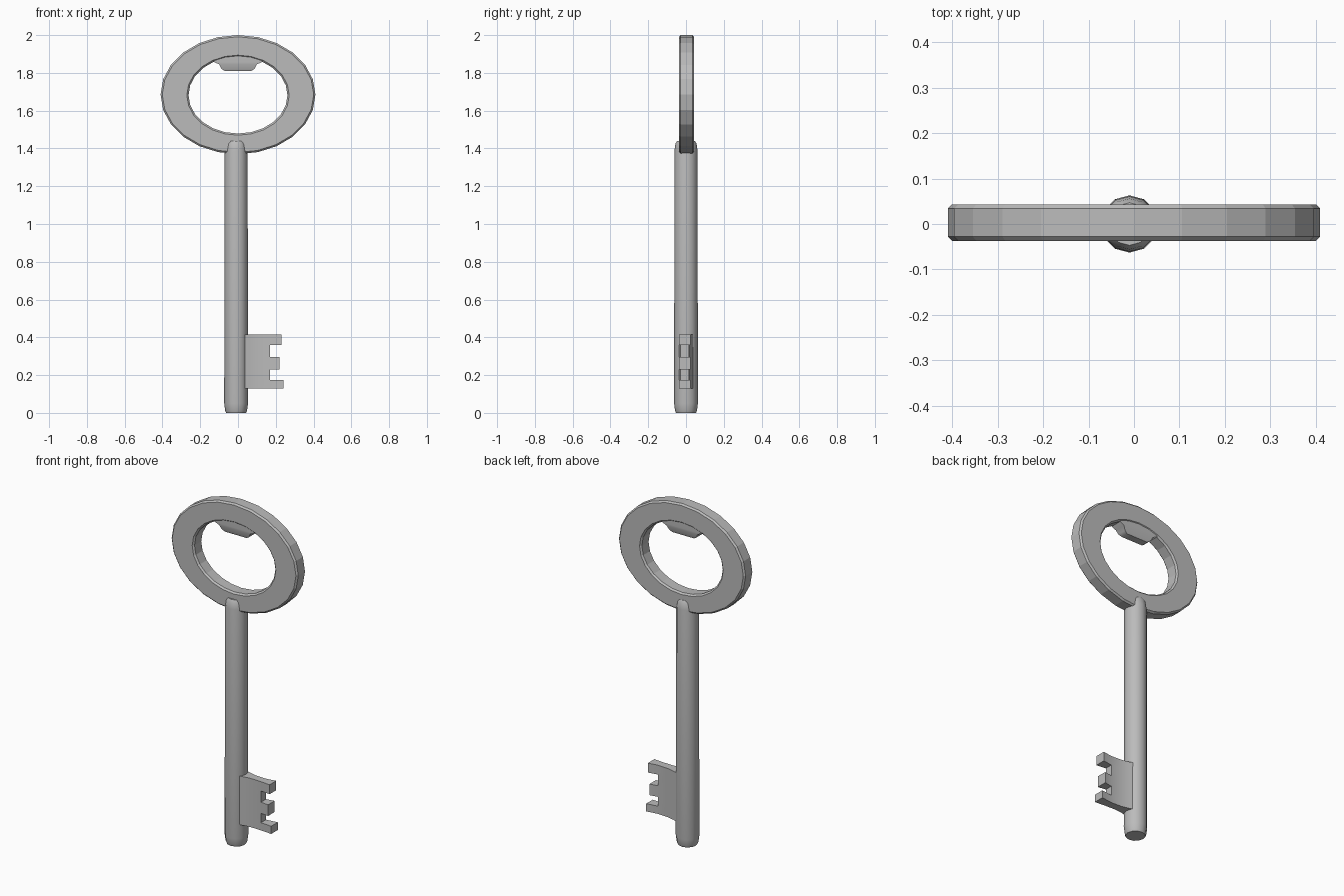
import bpy, bmesh
from math import sin, cos, tau, radians

cube = bpy.data.objects.get("Cube")
if cube:
    bpy.data.objects.remove(cube)

steel = bpy.data.materials.new("grey steel")
steel.use_nodes = True
GREY = (0.5, 0.5, 0.5, 1)
steel.diffuse_color = GREY
steel.node_tree.nodes["Principled BSDF"].inputs["Base Color"].default_value = GREY


def finish(bm, name, smooth=None):
    bmesh.ops.recalc_face_normals(bm, faces=bm.faces)
    mesh = bpy.data.meshes.new(name)
    bm.to_mesh(mesh)
    bm.free()
    mesh.materials.append(steel)
    obj = bpy.data.objects.new(name, mesh)
    bpy.context.collection.objects.link(obj)
    if smooth:
        bpy.ops.object.select_all(action="DESELECT")
        obj.select_set(True)
        bpy.context.view_layer.objects.active = obj
        bpy.ops.object.shade_smooth_by_angle(angle=radians(smooth))
    return obj


def loft(loops, closed=False):
    """Skin a list of point loops; closed joins the last to the first."""
    bm = bmesh.new()
    rows = [[bm.verts.new(p) for p in loop] for loop in loops]
    n = len(rows[0])
    pairs = list(zip(rows, rows[1:]))
    if closed:
        pairs.append((rows[-1], rows[0]))
    else:
        bm.faces.new(rows[0])
        bm.faces.new(rows[-1])
    for a, b in pairs:
        for i in range(n):
            j = (i + 1) % n
            bm.faces.new((a[i], a[j], b[j], b[i]))
    return bm


# Oval handle with softened rims
def oval(rx, rz, y, z, sides=24):
    return [(rx * sin(tau * i / sides), y, z + rz * cos(tau * i / sides))
            for i in range(sides)]


front, back, rim = -0.037, 0.043, 0.009
loops = []
for rx, rz, z, sign in ((0.41, 0.315, 1.685, -1), (0.262, 0.203, 1.682, 1)):
    soft = [oval(rx + sign * rim, rz + sign * rim, front, z), oval(rx, rz, front + rim, z),
            oval(rx, rz, back - rim, z), oval(rx + sign * rim, rz + sign * rim, back, z)]
    loops += soft if sign < 0 else soft[::-1]
finish(loft(loops, closed=True), "oval_handle")

# Lip hanging inside the top of the handle, thinning downwards
half = [(0.14, 1.89, 0.036), (0.125, 1.857, 0.036), (0.1, 1.845, 0.034),
        (0.088, 1.822, 0.028), (0.07, 1.81, 0.022)]
lip = []
for x, z, t in half:
    y = (front + back) / 2
    lip.append([(-x, y - t, z), (x, y - t, z), (x, y + t, z), (-x, y + t, z)])
finish(loft(lip), "handle_lip", 40)

# Round shaft with chamfered ends
shaft = [[(-0.01 + r * sin(tau * i / 12), r * cos(tau * i / 12), z) for i in range(12)]
         for z, r in ((0, 0.053), (0.012, 0.058), (0.05, 0.063), (1.39, 0.061),
                      (1.425, 0.056), (1.44, 0.047))]
finish(loft(shaft), "shaft", 35)

# Notched bit: grid cells kept by tooth, waisted in thickness
columns = [(0.02, -0.042, 0.042), (0.06, -0.033, 0.03), (0.1, -0.028, 0.02),
           (0.17, -0.03, 0.016), (0.23, -0.036, 0.025)]
levels = [0.13, 0.175, 0.23, 0.295, 0.36, 0.415]
bm = bmesh.new()
sheets = [[[bm.verts.new((c[0], c[side], z)) for z in levels] for c in columns]
          for side in (1, 2)]
# Teeth differ a little in length
for sheet in sheets:
    for k, dx in ((0, 0.01), (1, 0.01), (2, -0.01), (3, -0.01)):
        sheet[-1][k].co.x += dx
a, b = sheets
cells = {(i, k) for i in range(len(columns) - 1) for k in range(len(levels) - 1)
         if i < len(columns) - 2 or k % 2 == 0}
for i, k in cells:
    corners = [(i, k), (i + 1, k), (i + 1, k + 1), (i, k + 1)]
    for s in sheets:
        bm.faces.new([s[p][q] for p, q in corners])
    neighbours = [(i, k - 1), (i + 1, k), (i, k + 1), (i - 1, k)]
    for n, near in enumerate(neighbours):
        if near not in cells:
            (p, q), (u, v) = corners[n], corners[(n + 1) % 4]
            bm.faces.new((a[p][q], a[u][v], b[u][v], b[p][q]))
finish(bm, "key_bit", 30)
